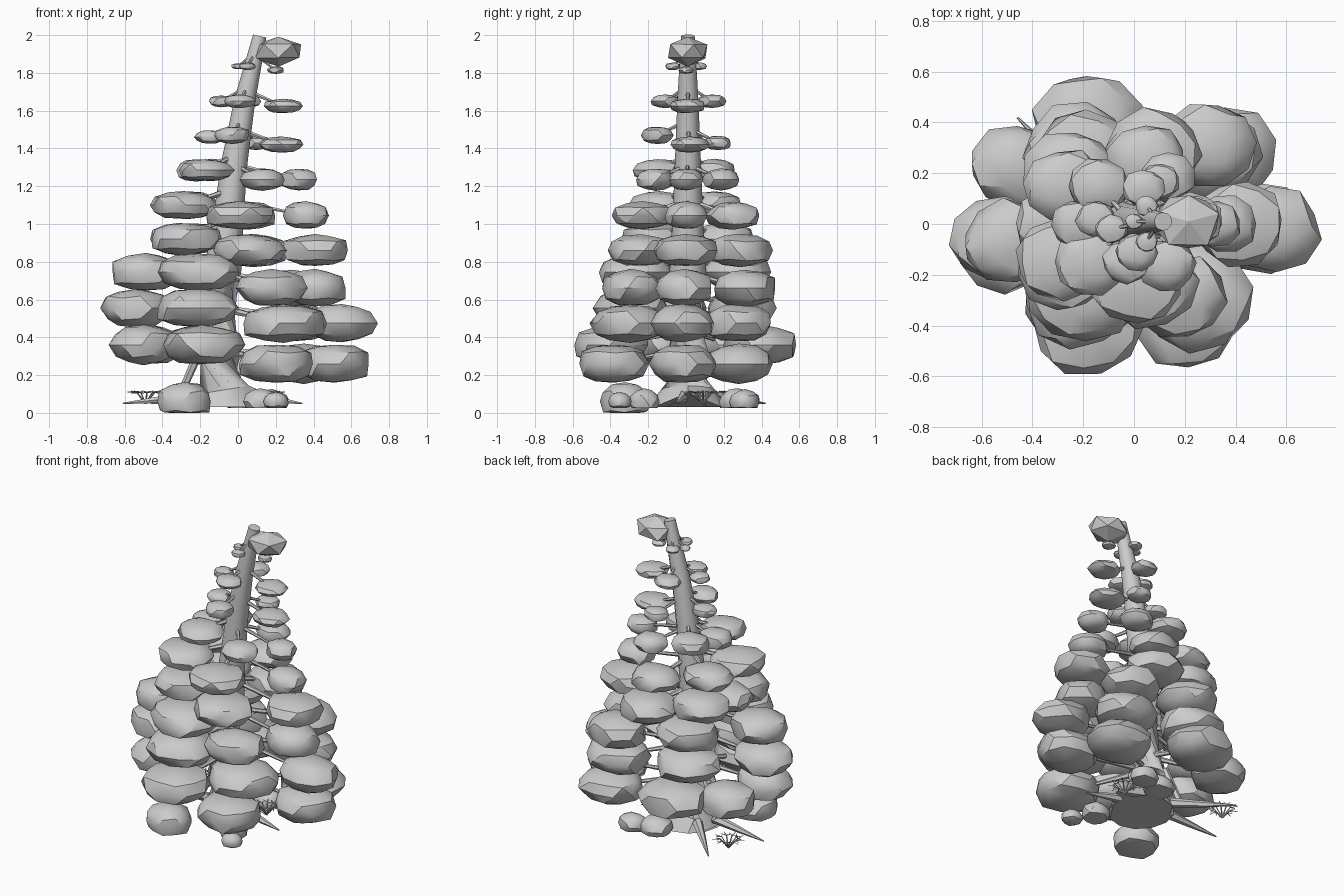
import bpy, bmesh, math, random
from mathutils import Vector, Matrix

random.seed(4)
grey = bpy.data.materials.new("plain_grey")
grey.diffuse_color = (0.6, 0.6, 0.6, 1)


def finish(bm, name, angle=30):
    bmesh.ops.recalc_face_normals(bm, faces=bm.faces)
    me = bpy.data.meshes.new(name)
    bm.to_mesh(me)
    bm.free()
    me.materials.append(grey)
    ob = bpy.data.objects.new(name, me)
    bpy.context.collection.objects.link(ob)
    bpy.ops.object.select_all(action='DESELECT')
    ob.select_set(True)
    bpy.context.view_layer.objects.active = ob
    bpy.ops.object.shade_smooth_by_angle(angle=math.radians(angle))
    return ob


def blob(bm, pos, size, turn=0.0, sub=2, rough=0.07, power=1.0):
    """Squashed irregular ball; a power below 1 makes its sides fuller."""
    res = bmesh.ops.create_icosphere(bm, subdivisions=sub, radius=1)
    rot = Matrix.Rotation(turn, 3, 'Z')
    for v in res["verts"]:
        c = rot @ v.co * (1 + random.uniform(-rough, rough))
        cz = math.copysign(abs(c.z) ** power, c.z)
        v.co = Vector((c.x * size[0], c.y * size[1], cz * size[2])) + Vector(pos)


def tube(bm, points, radii, sides):
    """Tapered tube through the points."""
    rings = []
    for i, p in enumerate(points):
        d = Vector(points[min(i + 1, len(points) - 1)]) - Vector(points[max(i - 1, 0)])
        q = d.to_track_quat('Z', 'Y')
        rings.append([bm.verts.new(Vector(p) + q @ Vector((
            radii[i] * math.cos(2 * math.pi * k / sides),
            radii[i] * math.sin(2 * math.pi * k / sides), 0))) for k in range(sides)])
    for a, b in zip(rings, rings[1:]):
        for k in range(sides):
            j = (k + 1) % sides
            bm.faces.new((a[k], a[j], b[j], b[k]))
    bm.faces.new(rings[0])
    bm.faces.new(rings[-1])


# Leaning trunk with a flared foot
TRUNK = [(-0.05, 0.03, 0.21), (-0.085, 0.12, 0.145), (-0.095, 0.3, 0.115), (-0.085, 0.7, 0.1),
         (-0.05, 1.05, 0.08), (-0.015, 1.35, 0.068), (0.035, 1.65, 0.056), (0.115, 1.995, 0.036)]


def trunk_x(z):
    for (x0, z0, _), (x1, z1, _) in zip(TRUNK, TRUNK[1:]):
        if z0 <= z <= z1:
            return x0 + (x1 - x0) * (z - z0) / (z1 - z0)
    return TRUNK[-1][0]


bm = bmesh.new()
tube(bm, [(x, 0.01, z) for x, z, r in TRUNK], [r for x, z, r in TRUNK], 12)
for v in bm.verts:
    if v.co.z < 0.1:
        v.co.z = 0.03
finish(bm, "trunk")

# Foliage tiers: lower z, upper z, half height, right side pads, left side pads (x, y, half width)
TIERS = [
    (0.26, 0.36, 0.104,
     [(0.51, -0.02, 0.195), (0.20, -0.385, 0.21), (0.35, 0.28, 0.21)],
     [(-0.19, -0.395, 0.22), (-0.18, 0.395, 0.22), (-0.47, 0.23, 0.18), (-0.50, -0.11, 0.18)]),
    (0.475, 0.555, 0.10,
     [(0.55, -0.02, 0.185), (0.24, -0.295, 0.23), (0.30, 0.28, 0.20)],
     [(-0.22, -0.29, 0.22), (-0.22, 0.29, 0.21), (-0.54, -0.06, 0.19)]),
    (0.66, 0.745, 0.098,
     [(0.41, -0.01, 0.17), (0.18, -0.29, 0.185), (0.29, 0.31, 0.19)],
     [(-0.21, -0.265, 0.225), (-0.20, 0.265, 0.20), (-0.49, -0.07, 0.185)]),
    (0.86, 0.92, 0.085,
     [(0.41, 0.0, 0.185), (0.055, -0.235, 0.195), (0.08, 0.285, 0.19)],
     [(-0.28, -0.17, 0.19), (-0.25, 0.20, 0.19), (-0.31, 0.0, 0.16)]),
    (1.045, 1.10, 0.073,
     [(0.36, 0.0, 0.125), (0.01, -0.23, 0.185), (0.05, 0.25, 0.16)],
     [(-0.29, -0.14, 0.18), (-0.27, 0.15, 0.16)]),
    (1.235, 1.285, 0.058,
     [(0.32, 0.0, 0.10), (0.13, -0.16, 0.115), (0.13, 0.185, 0.11)],
     [(-0.17, -0.15, 0.15), (-0.14, 0.15, 0.12), (-0.22, 0.0, 0.11)]),
]
leaves, twigs = bmesh.new(), bmesh.new()


def pad(x, y, z, w, h):
    blob(leaves, (x, y, z), (w, w * 0.9, h), random.uniform(0, 6), power=0.75)
    zt = min(z + 0.08, 1.95)
    tube(twigs, [(trunk_x(zt), 0.01, zt), (x, y, z)], [0.015 * w / 0.2 + 0.006, 0.006], 6)


for lo, hi, h, right, left in TIERS:
    for x, y, w in right:
        pad(x, y, lo, w, h)
    for x, y, w in left:
        pad(x, y, hi, w, h)
# Sparse upper pads
for p in [(0.23, 0.02, 1.42, 0.115, 0.042), (-0.03, -0.15, 1.47, 0.095, 0.045),
          (0.1, 0.17, 1.43, 0.08, 0.038), (-0.15, 0.02, 1.46, 0.08, 0.036),
          (0.24, 0.01, 1.625, 0.105, 0.038), (0.01, -0.11, 1.65, 0.085, 0.036),
          (0.04, 0.14, 1.65, 0.085, 0.036), (-0.09, -0.02, 1.65, 0.065, 0.031),
          (0.2, 0.0, 1.815, 0.045, 0.02), (0.05, 0.07, 1.835, 0.045, 0.02),
          (0.05, -0.07, 1.835, 0.045, 0.02), (0.0, 0.01, 1.835, 0.035, 0.016)]:
    pad(*p)
finish(leaves, "foliage_pads")
finish(twigs, "branches")

# Faceted crown pad
bm = bmesh.new()
blob(bm, (0.215, 0.01, 1.915), (0.14, 0.12, 0.08), 0.3, sub=1)
finish(bm, "crown_pad", 15)

# Stones with flat undersides
bm = bmesh.new()
for x, y, w, h in [(-0.285, -0.32, 0.15, 0.105), (0.12, -0.22, 0.09, 0.07), (0.2, -0.35, 0.07, 0.05),
                   (0.03, 0.27, 0.105, 0.07), (0.18, 0.31, 0.09, 0.065)]:
    blob(bm, (x, y, 0.06), (w, w * 0.92, h), x * 9, rough=0.05)
for v in bm.verts:
    v.co.z = max(v.co.z, 0.0 if v.co.x < -0.1 else 0.025)
finish(bm, "stones")

# Pointed roots and a low stub
bm = bmesh.new()
for x, y in [(-0.61, 0.05), (-0.46, 0.42), (0.34, -0.05)]:
    d = Vector((x + 0.06, y - 0.01, 0))
    a = Vector((-0.06, 0.01, 0.09)) + d * 0.3
    m = Vector((-0.06, 0.01, 0.07)) + d * 0.65
    tube(bm, [a, m, (x, y, 0.05)], [0.032, 0.02, 0.004], 6)
tube(bm, [(-0.29, 0.1, 0.13), (-0.19, 0.06, 0.36)], [0.02, 0.025], 6)
finish(bm, "roots")

# Small tufts of thin fronds
bm = bmesh.new()
for cx, cy in [(-0.49, 0.25), (0.15, 0.09)]:
    for k in range(9):
        a = k * 2 * math.pi / 9
        d = Vector((math.cos(a), math.sin(a), 0))
        c = Vector((cx, cy, 0.05))
        mid, tip = c + d * 0.05 + Vector((0, 0, 0.06)), c + d * 0.1 + Vector((0, 0, 0.06))
        tube(bm, [c, mid, tip], [0.005, 0.004, 0.002], 4)
        for s in (-1, 1):
            side = Vector((-d.y, d.x, 0.2)) * 0.03 * s
            tube(bm, [mid, mid + side + d * 0.02], [0.004, 0.002], 3)
finish(bm, "fern_tufts")
